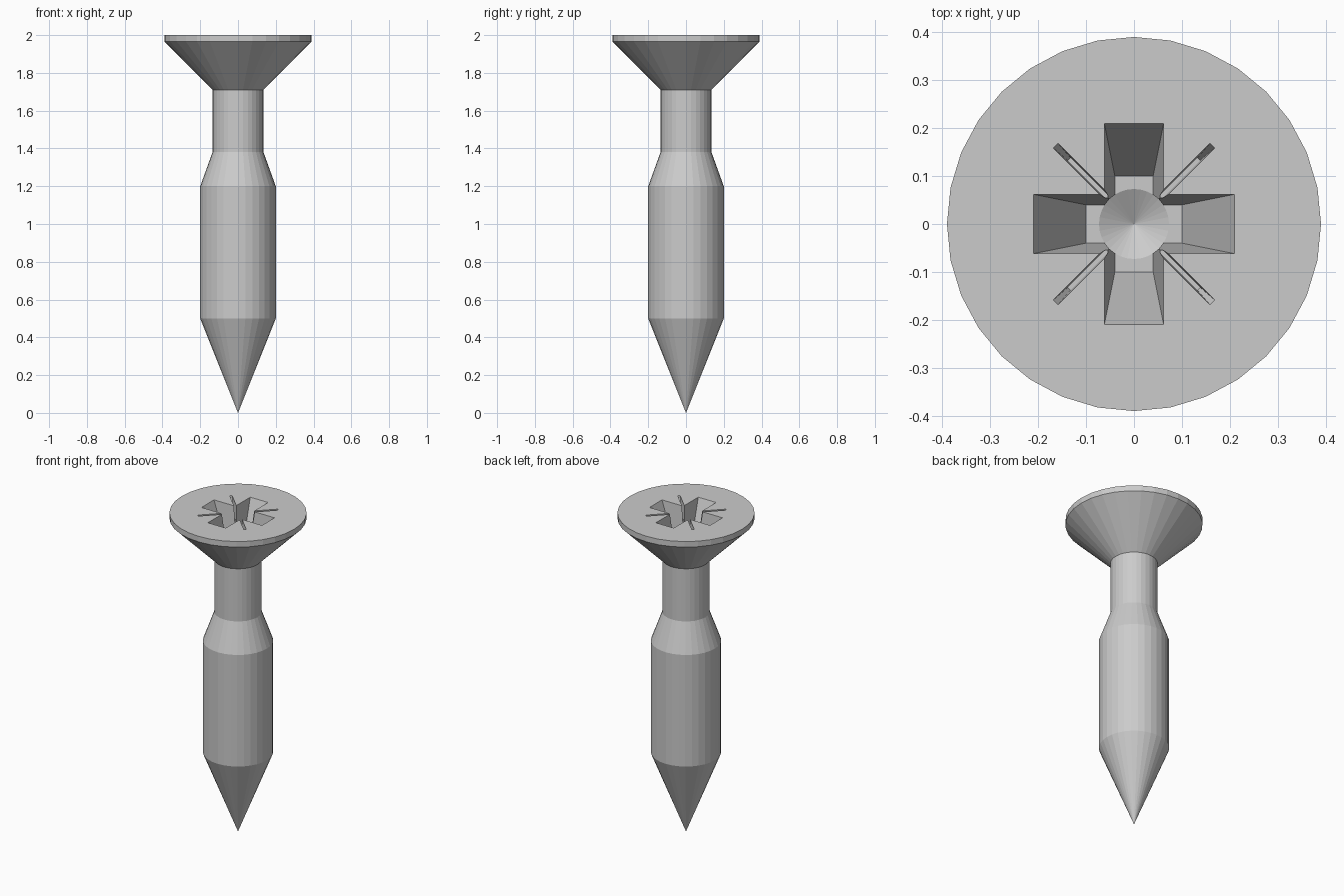
import bpy, bmesh, math
from mathutils import Matrix

if "Cube" in bpy.data.objects:
    bpy.data.objects.remove(bpy.data.objects["Cube"])

SEG = 32
TOP = 2.0


def make_object(name, bm):
    bmesh.ops.recalc_face_normals(bm, faces=bm.faces)
    mesh = bpy.data.meshes.new(name)
    bm.to_mesh(mesh)
    bm.free()
    obj = bpy.data.objects.new(name, mesh)
    bpy.context.collection.objects.link(obj)
    return obj


def lathe(name, profile):
    """Revolve (radius, z) points; zero radius makes a pole, open ends are capped."""
    bm = bmesh.new()
    rings = []
    for r, z in profile:
        n = SEG if r > 0 else 1
        rings.append([bm.verts.new((r * math.cos(2 * math.pi * i / SEG),
                                    r * math.sin(2 * math.pi * i / SEG), z)) for i in range(n)])
    for a, b in zip(rings, rings[1:]):
        for i in range(SEG):
            j = (i + 1) % SEG
            if len(a) == 1:
                bm.faces.new((a[0], b[j], b[i]))
            else:
                bm.faces.new((a[i], a[j], b[j], b[i]))
    bm.faces.new(rings[-1])
    return make_object(name, bm)


def slot(name, top, bottom, depth, angle):
    """Tapered bar through the axis; sizes are (half length, half width)."""
    over = 0.05
    k = over / depth
    upper = [t + (t - b) * k for t, b in zip(top, bottom)]
    bm = bmesh.new()
    bmesh.ops.create_cube(bm, size=2)
    for v in bm.verts:
        size, z = (upper, TOP + over) if v.co.z > 0 else (bottom, TOP - depth)
        v.co = (v.co.x * size[0], v.co.y * size[1], z)
    bmesh.ops.rotate(bm, verts=bm.verts, matrix=Matrix.Rotation(math.radians(angle), 3, 'Z'))
    return make_object(name, bm)


# Screw body: point, thick shaft, neck, countersunk head
screw = lathe("screw_body", [(0, 0), (0.2, 0.5), (0.2, 1.2), (0.135, 1.38),
                             (0.135, 1.71), (0.39, 1.965), (0.39, TOP)])

# Recess cutters: cross arms, thin diagonal ticks, drilled centre
DEPTH = 0.28
cutters = [slot("cross_slot", (0.21, 0.062), (0.10, 0.04), DEPTH, a) for a in (0, 90)]
cutters += [slot("tick_slot", (0.231, 0.007), (0.191, 0.004), 0.1, a) for a in (45, 135)]
cutters.append(lathe("centre_drill", [(0, TOP - DEPTH - 0.04), (0.073, TOP - DEPTH),
                                      (0.073, TOP - 0.13)]))

for cutter in cutters:
    cutter.hide_render = True
    mod = screw.modifiers.new(cutter.name, 'BOOLEAN')
    mod.operation = 'DIFFERENCE'
    mod.solver = 'EXACT'
    mod.object = cutter

# Bake the recess and drop the cutters
bpy.context.view_layer.objects.active = screw
for mod in list(screw.modifiers):
    bpy.ops.object.modifier_apply(modifier=mod.name)
for cutter in cutters:
    bpy.data.objects.remove(cutter)
